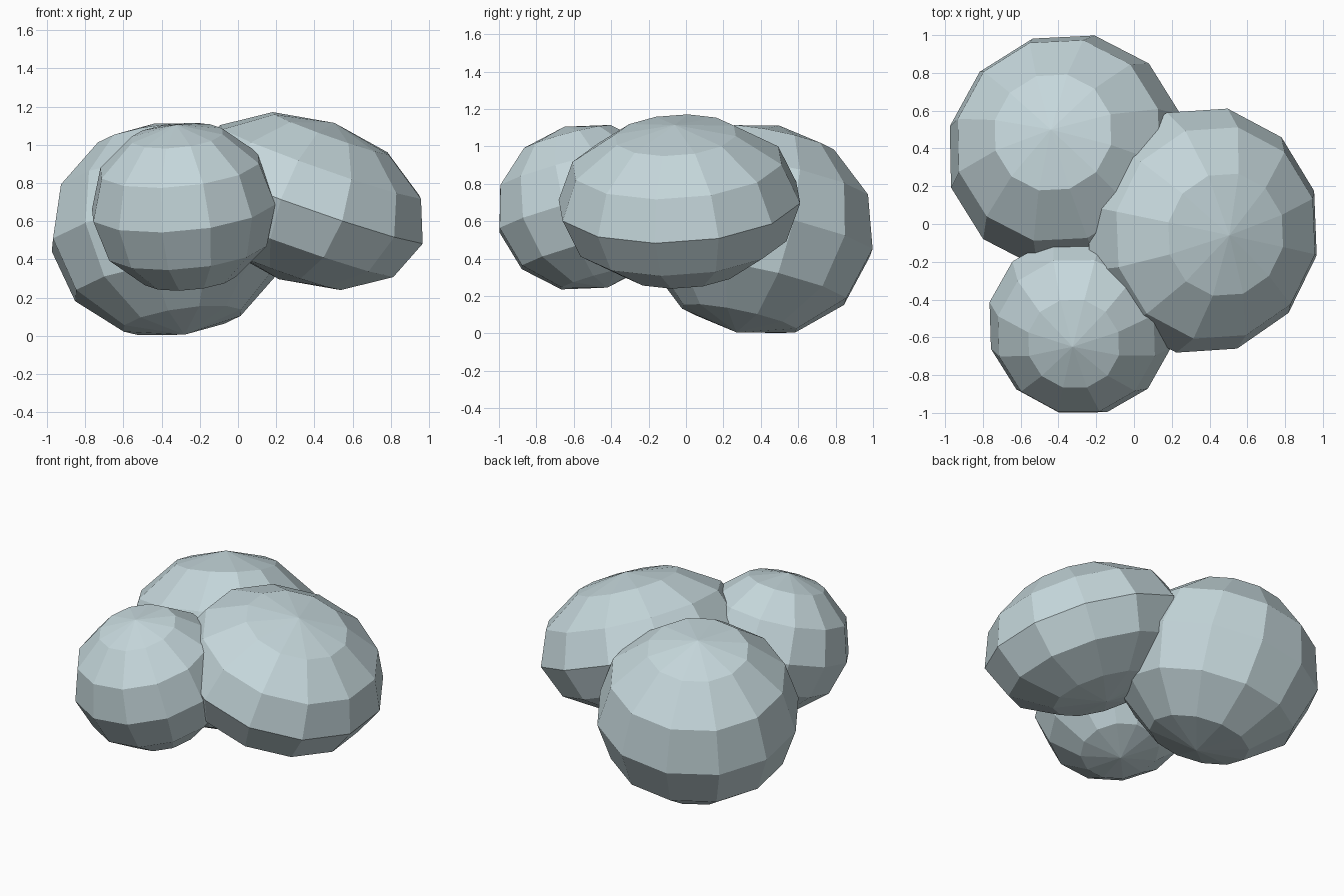
import bpy, bmesh, math
from mathutils import Matrix, Vector

if "Cube" in bpy.data.objects:
    bpy.data.objects.remove(bpy.data.objects["Cube"])

# One pale blue-grey colour for the whole cluster
mat = bpy.data.materials.new("pale_blue_grey")
mat.diffuse_color = (0.56, 0.68, 0.71, 1)
mat.use_nodes = True
mat.node_tree.nodes["Principled BSDF"].inputs["Base Color"].default_value = mat.diffuse_color


def puff(name, centre, radius, height, lean, spin):
    """Flattened 12 x 6 ball whose pole leans by (x, y) and is spun about its axis."""
    bm = bmesh.new()
    bmesh.ops.create_uvsphere(bm, u_segments=12, v_segments=6, radius=1)
    pole = Vector((lean[0], lean[1], 0)) / height
    pole.z = math.sqrt(1 - pole.length_squared)
    tilt = Vector((0, 0, 1)).rotation_difference(pole).to_matrix().to_4x4()
    bm.transform(Matrix.Translation(centre) @ tilt
                 @ Matrix.Rotation(math.radians(15 + spin), 4, 'Z')
                 @ Matrix.Diagonal((radius, radius, height, 1)))
    mesh = bpy.data.meshes.new(name)
    bm.to_mesh(mesh)
    bm.free()
    mesh.materials.append(mat)
    bpy.context.collection.objects.link(bpy.data.objects.new(name, mesh))


# Large ball at the back left, wide flat ball at the right, small ball in front
puff("back_puff", (-0.36, 0.385, 0.558), 0.64, 0.57, (-0.08, 0.115), 2)
puff("right_puff", (0.36, -0.035, 0.705), 0.66, 0.435, (0.145, -0.025), 3)
puff("front_puff", (-0.285, -0.535, 0.675), 0.495, 0.447, (-0.04, -0.115), 1)
